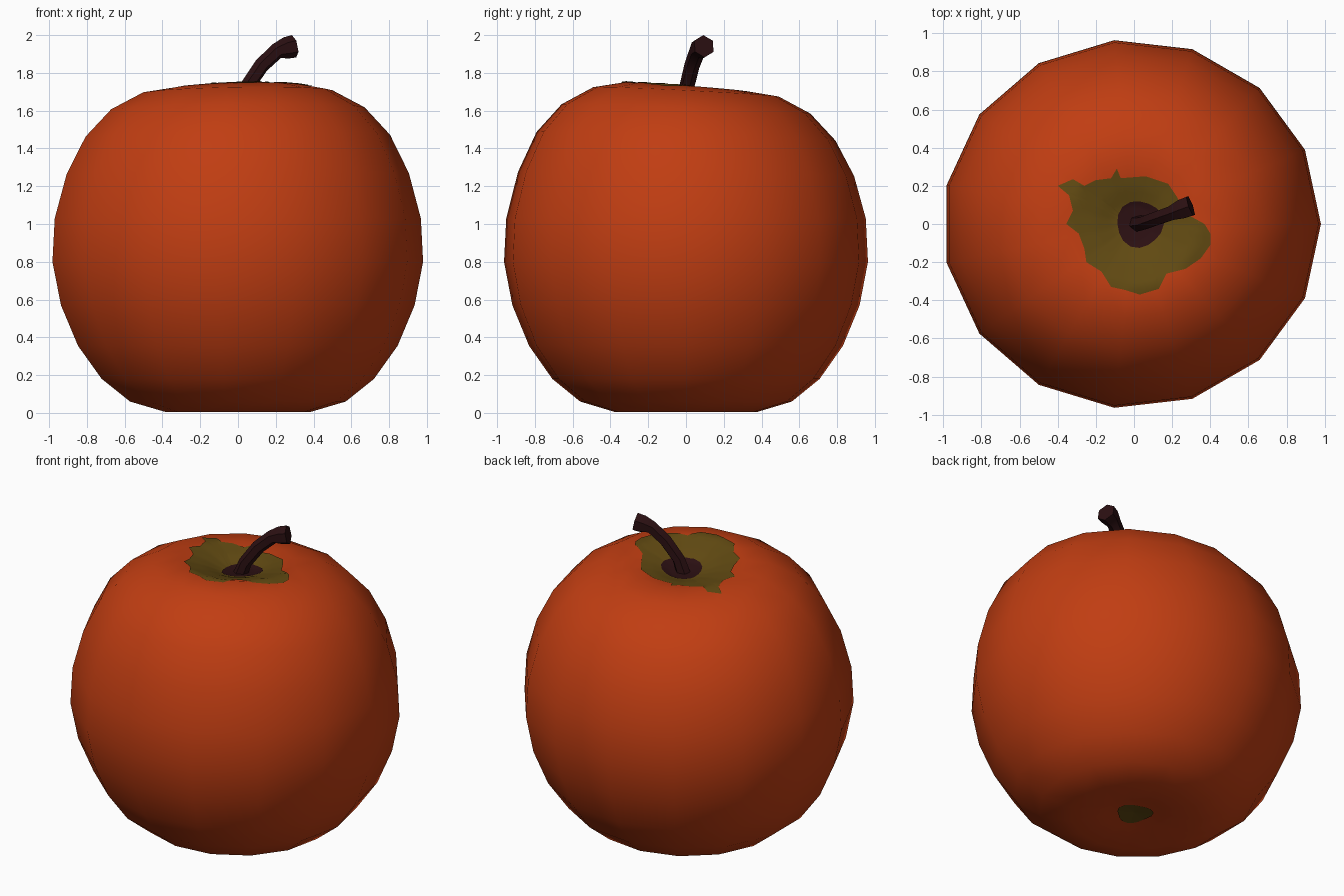
import bpy, bmesh, math
from mathutils import Vector
from mathutils.bvhtree import BVHTree

if "Cube" in bpy.data.objects:
    bpy.data.objects.remove(bpy.data.objects["Cube"])


def material(name, rgb):
    m = bpy.data.materials.new(name)
    m.diffuse_color = (*rgb, 1)
    m.use_nodes = True
    m.node_tree.nodes["Principled BSDF"].inputs["Base Color"].default_value = m.diffuse_color
    return m


SKIN = material("red_orange_skin", (0.53, 0.047, 0.006))
GREEN = material("olive_green", (0.12, 0.068, 0.006))
BROWN = material("dark_brown", (0.024, 0.005, 0.006))


def finish(name, bm, mat, angle):
    bmesh.ops.recalc_face_normals(bm, faces=bm.faces)
    me = bpy.data.meshes.new(name)
    bm.to_mesh(me)
    me.materials.append(mat)
    ob = bpy.data.objects.new(name, me)
    bpy.context.collection.objects.link(ob)
    bpy.ops.object.select_all(action='DESELECT')
    ob.select_set(True)
    bpy.context.view_layer.objects.active = ob
    bpy.ops.object.shade_smooth_by_angle(angle=math.radians(angle))
    return ob


def bridge(bm, rings):
    for a, b in zip(rings, rings[1:]):
        n = len(a)
        for i in range(n):
            j = (i + 1) % n
            bm.faces.new((a[i], a[j], b[j], b[i]))


def fan(bm, ring, centre):
    c = bm.verts.new(centre)
    for i in range(len(ring)):
        bm.faces.new((ring[i], ring[(i + 1) % len(ring)], c))


# Fruit body: 15-sided lathe, slightly lopsided, dimpled at both ends
SIDES = 15
PROFILE = [(.17, .03), (.38, .004), (.57, .06), (.72, .18), (.845, .355),
           (.935, .57), (.98, .80), (.968, 1.03), (.905, 1.265), (.805, 1.465),
           (.67, 1.61), (.50, 1.70), (.34, 1.725), (.2, 1.69), (.1, 1.655)]
body = bmesh.new()
rings = []
for r, z in PROFILE:
    ring = []
    for i in range(SIDES):
        a = 2 * math.pi * i / SIDES
        f = 1 + .0125 * (1 - math.cos(a))
        top = max(0, min(1, (z - 1.1) / .4)) * min(1, r / .34)
        dz = top * (.008 * math.cos(a) - .025 * math.sin(a))
        ring.append(body.verts.new((r * f * math.cos(a), .975 * r * f * math.sin(a), z + dz)))
    rings.append(ring)
bridge(body, rings)
fan(body, rings[0], (0, 0, .045))
fan(body, rings[-1], (0, 0, 1.645))
bmesh.ops.recalc_face_normals(body, faces=body.faces)
bmesh.ops.triangulate(body, faces=body.faces)
tree = BVHTree.FromBMesh(body)
finish("fruit_body", body, SKIN, 80)


# Painted patches: thin sheets draped on the skin
def patch(name, outline, centre, mat, up, lift, steps=12):
    def drop(p):
        hit = tree.ray_cast(Vector((p.x, p.y, 1 + 2 * up)), Vector((0, 0, -up)))[0]
        return hit + Vector((0, 0, up * lift))
    c = Vector(centre)
    pts = [Vector(p) for p in outline]
    fine = []
    for p, q in zip(pts, pts[1:] + pts[:1]):
        fine += [p.lerp(q, k / 3) for k in range(3)]
    bm = bmesh.new()
    rs = [[bm.verts.new(drop(c.lerp(p, s / steps))) for p in fine]
          for s in range(steps, 0, -1)]
    bridge(bm, rs)
    fan(bm, rs[-1], drop(c))
    ob = finish(name, bm, mat, 80)
    if ob.data.polygons[0].normal.z * up < 0:
        ob.data.flip_normals()


def blob(cx, cy, r, w):
    return [(cx + r * (1 + w * math.sin(3 * a + 1)) * math.cos(a),
             cy + r * (1 + w * math.sin(3 * a + 1)) * math.sin(a))
            for a in [2 * math.pi * i / 16 for i in range(16)]]


GREEN_EDGE = [(.40, -.05), (.37, .0), (.28, .05), (.22, .15), (.18, .21), (.06, .25),
              (-.07, .24), (-.09, .29), (-.12, .24), (-.20, .23), (-.26, .20), (-.32, .235),
              (-.40, .20), (-.34, .15), (-.32, .07), (-.355, .0), (-.29, -.05), (-.26, -.13),
              (-.25, -.20), (-.17, -.25), (-.12, -.33), (-.05, -.345), (.03, -.37),
              (.13, -.34), (.17, -.26), (.27, -.235), (.35, -.18), (.40, -.11)]
patch("green_top_patch", GREEN_EDGE, (.0, .0), GREEN, 1, .005)
patch("brown_stem_ring", blob(.03, 0, .122, .05), (.03, 0), BROWN, 1, .009)
patch("green_bottom_patch", blob(0, 0, .105, .12), (0, 0), GREEN, -1, .005)

# Stem: bent six-sided tube flaring at the tip
PATH = [(.0, .0, 1.60, .046), (.05, .005, 1.73, .040), (.125, .032, 1.84, .041),
        (.205, .06, 1.915, .043), (.255, .08, 1.932, .058), (.297, .095, 1.941, .06)]
stem = bmesh.new()
rings = []
for k, p in enumerate(PATH):
    c = Vector(p[:3])
    t = (Vector(PATH[min(k + 1, len(PATH) - 1)][:3]) - Vector(PATH[max(k - 1, 0)][:3])).normalized()
    side = t.cross(Vector((-.3, .95, 0))).normalized()
    other = t.cross(side)
    rings.append([stem.verts.new(c + p[3] * (math.cos(i * math.pi / 3) * side
                                             + math.sin(i * math.pi / 3) * other))
                  for i in range(6)])
bridge(stem, rings)
stem.faces.new(rings[0])
stem.faces.new(rings[-1])
finish("stem", stem, BROWN, 50)
